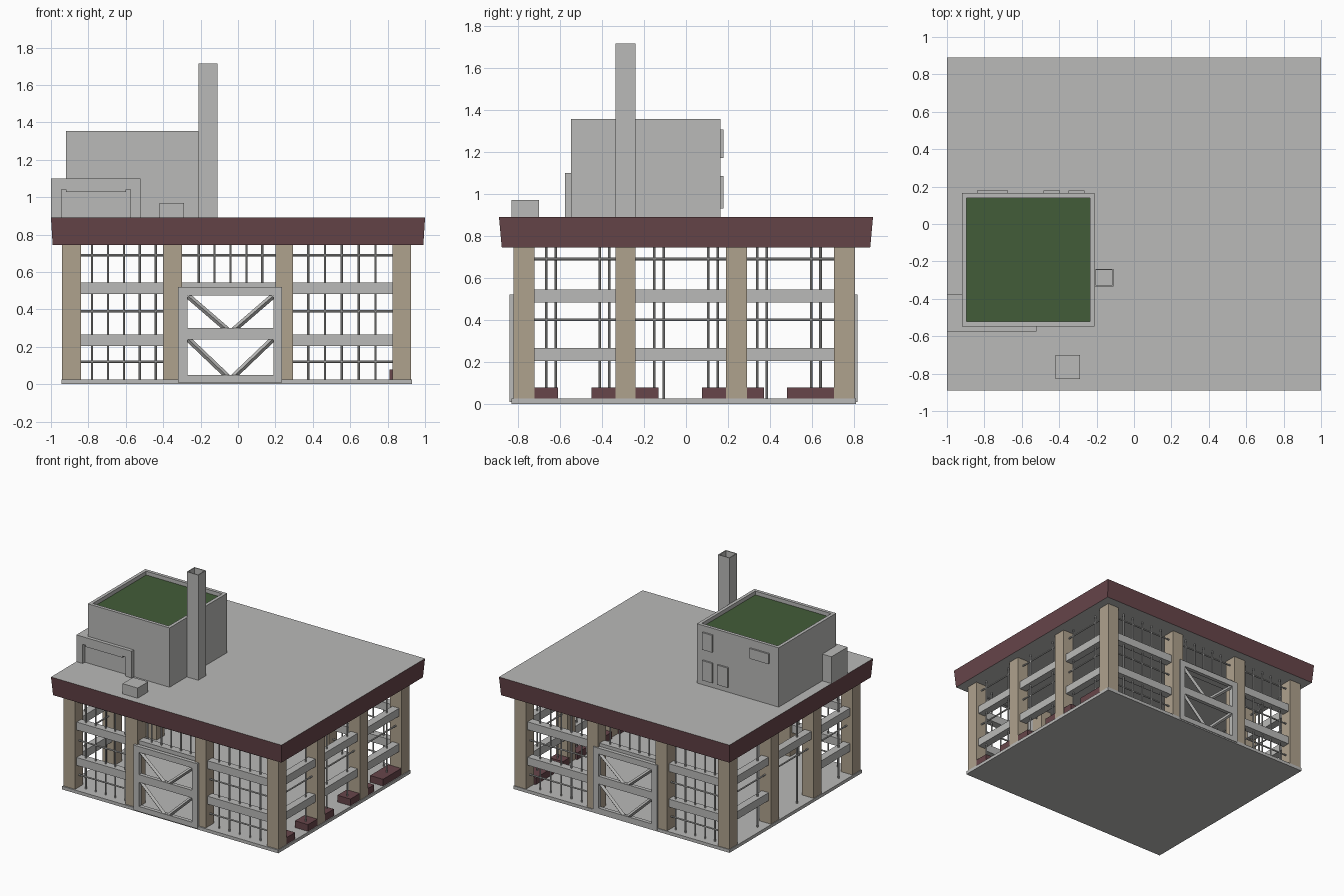
import bpy, bmesh, math
from mathutils import Vector

cube = bpy.data.objects.get("Cube")
if cube:
    bpy.data.objects.remove(cube, do_unlink=True)


def material(name, rgb):
    m = bpy.data.materials.new(name)
    m.use_nodes = True
    m.diffuse_color = (*rgb, 1)
    m.node_tree.nodes["Principled BSDF"].inputs["Base Color"].default_value = (*rgb, 1)
    return m


GREY = material("concrete grey", (0.49, 0.49, 0.48))
TAN = material("sandstone tan", (0.43, 0.36, 0.27))
RED = material("maroon", (0.135, 0.06, 0.068))
GREEN = material("turf green", (0.055, 0.107, 0.04))


def finish(name, bm, *mats):
    bmesh.ops.recalc_face_normals(bm, faces=bm.faces)
    me = bpy.data.meshes.new(name)
    bm.to_mesh(me)
    bm.free()
    for m in mats:
        me.materials.append(m)
    ob = bpy.data.objects.new(name, me)
    bpy.context.collection.objects.link(ob)
    return ob


def add_box(bm, x0, x1, y0, y1, z0, z1):
    r = bmesh.ops.create_cube(bm, size=1)
    for v in r["verts"]:
        v.co = Vector((x1 if v.co.x > 0 else x0, y1 if v.co.y > 0 else y0, z1 if v.co.z > 0 else z0))
    return r["verts"]


def boxes(name, mat, specs):
    bm = bmesh.new()
    for s in specs:
        add_box(bm, *s)
    return finish(name, bm, mat)


def add_rod(bm, a, b, r=0.006, sides=8):
    a, b = Vector(a), Vector(b)
    verts = bmesh.ops.create_cone(bm, cap_ends=True, segments=sides, radius1=r, radius2=r,
                                  depth=(b - a).length)["verts"]
    rot = (b - a).to_track_quat("Z", "Y").to_matrix().to_4x4()
    bmesh.ops.transform(bm, matrix=rot, verts=verts)
    bmesh.ops.translate(bm, vec=(a + b) / 2, verts=verts)


def open_box(name, dims, wall, depth, floor_mat):
    """Box with a recessed top; the recess floor takes the second material."""
    bm = bmesh.new()
    add_box(bm, *dims)
    top = max(bm.faces, key=lambda f: f.calc_center_median().z)
    bmesh.ops.recalc_face_normals(bm, faces=bm.faces)
    bmesh.ops.inset_region(bm, faces=[top], thickness=wall)
    ext = bmesh.ops.extrude_discrete_faces(bm, faces=[top])["faces"][0]
    bmesh.ops.translate(bm, vec=(0, 0, -depth), verts=ext.verts)
    ext.material_index = 1
    return finish(name, bm, GREY, floor_mat)


# Floor slab
boxes("floor_slab", GREY, [(-0.945, 0.93, -0.83, 0.81, 0, 0.025)])

# Roof slab with slightly flared fascia: red sides, grey top and underside
bm = bmesh.new()
for v in add_box(bm, -1, 1, -0.89, 0.89, 0.745, 0.89):
    if v.co.z < 0.8:
        v.co.x *= 0.991
        v.co.y *= 0.985
bm.normal_update()
for f in bm.faces:
    f.material_index = 0 if abs(f.normal.z) > 0.7 else 1
finish("roof", bm, GREY, RED)

# Perimeter columns
XS = [(-0.94, -0.84), (-0.40, -0.30), (0.20, 0.295), (0.825, 0.925)]
YS = [(-0.82, -0.72), (-0.335, -0.24), (0.19, 0.29), (0.705, 0.805)]
for i, (x0, x1) in enumerate(XS):
    for j, (y0, y1) in enumerate(YS):
        if i in (0, 3) or j in (0, 3):
            boxes(f"column_{i}_{j}", TAN, [(x0, x1, y0, y1, 0.025, 0.75)])

# Beams, poles and rods filling each bay
BEAMS = [(0.205, 0.267), (0.483, 0.545)]
beams, rods = [], bmesh.new()
for y in (-0.77, 0.755):
    for i in range(3):
        a, b = XS[i][1], XS[i + 1][0]
        gate = i == 1
        for z0, z1 in BEAMS[1:] if gate else BEAMS:
            beams.append((a, b, y - 0.03, y + 0.03, z0, z1))
        for z in (0.69,) if gate else (0.12, 0.39, 0.69):
            add_rod(rods, (a, y, z), (b, y, z))
        start = (-0.78, -0.21, 0.375)[i]
        for k in range(5):
            x = start + k * (0.09 if i == 2 else 0.085)
            add_rod(rods, (x, y, 0.5 if gate else 0.025), (x, y, 0.75))
for x, shift in ((0.875, 0), (-0.89, 0.045)):
    for j in range(3):
        a, b = YS[j][1], YS[j + 1][0]
        opening = x < 0 and j == 1
        for z0, z1 in BEAMS[1:] if opening else BEAMS:
            beams.append((x - 0.03, x + 0.03, a, b, z0, z1))
        for z in (0.40, 0.69):
            add_rod(rods, (x, a, z), (x, b, z))
        for k in range(2):
            y = (-0.665, -0.15, 0.34)[j] + k * 0.255 + shift
            add_rod(rods, (x, y, 0.025), (x, y, 0.75))
boxes("bay_beams", GREY, beams)
finish("bay_rods", rods, GREY)

# Braced gates, front and back
for label, y0, y1 in (("front", -0.84, -0.81), ("back", 0.785, 0.815)):
    bm = bmesh.new()
    for s in ((-0.32, -0.27, 0.01, 0.52), (0.19, 0.235, 0.01, 0.52), (-0.27, 0.19, 0.475, 0.52),
              (-0.27, 0.19, 0.24, 0.30), (-0.27, 0.19, 0.01, 0.05)):
        add_box(bm, s[0], s[1], y0, y1, s[2], s[3])
    ym = (y0 + y1) / 2
    for ztop, zbot in ((0.47, 0.28), (0.24, 0.03)):
        for xa, xb in ((-0.265, -0.045), (0.185, -0.035)):
            add_rod(bm, (xa, ym, ztop), (xb, ym, zbot), 0.015, 4)
    finish(label + "_gate", bm, GREY)

# Low red planters along the +x side
boxes("planters", RED, [(0.81, 0.923, a, b, 0.025, 0.078) for a, b in
      ((-0.72, -0.61), (-0.45, -0.335), (-0.24, -0.13), (0.075, 0.19), (0.29, 0.37), (0.48, 0.705))])

# Rooftop room with turf, and hollow chimney
open_box("rooftop_room", (-0.92, -0.21, -0.548, 0.165, 0.89, 1.355), 0.036, 0.03, GREEN)
open_box("chimney", (-0.21, -0.11, -0.335, -0.24, 0.89, 1.715), 0.01, 0.2, GREY)
boxes("roof_vent", GREY, [(-0.42, -0.29, -0.83, -0.70, 0.89, 0.97)])

# Arched surround wrapping the corner of the rooftop room
boxes("corner_surround", GREY, [
    (-1.0, -0.945, -0.575, -0.375, 0.89, 1.10),
    (-0.945, -0.92, -0.548, -0.375, 0.89, 1.10),
    (-0.575, -0.52, -0.575, -0.545, 0.89, 1.10),
    (-0.945, -0.575, -0.575, -0.545, 1.04, 1.10),
    (-0.92, -0.60, -0.575, -0.545, 1.028, 1.04)])

# Shutters on the back wall of the rooftop room
boxes("room_shutters", GREY, [(x0, x1, 0.165, 0.178, z0, z1) for x0, x1, z0, z1 in (
    (-0.35, -0.265, 1.17, 1.305), (-0.35, -0.265, 0.93, 1.085),
    (-0.485, -0.395, 0.93, 1.085), (-0.84, -0.675, 1.21, 1.29))])
